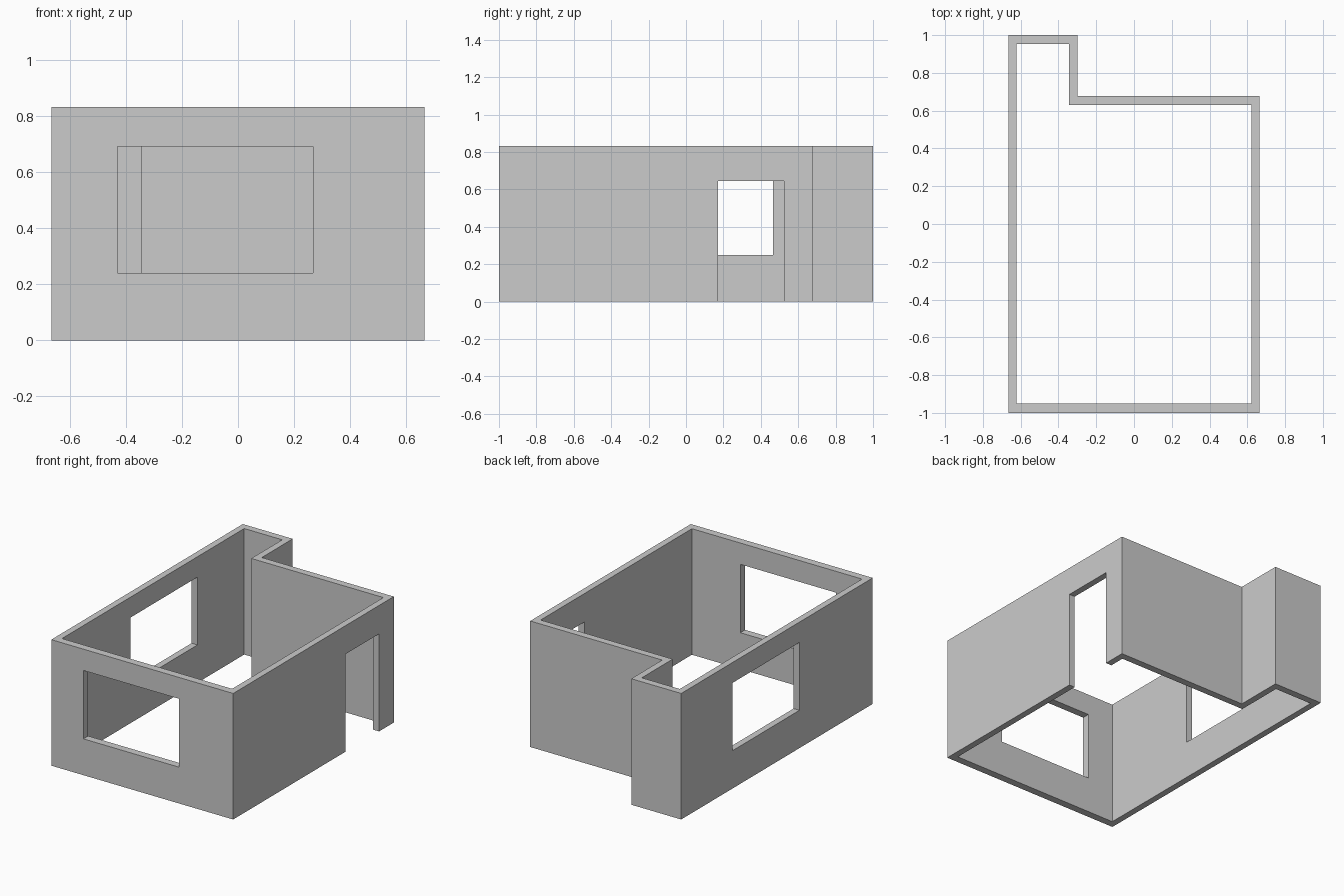
import bpy
import bmesh

if "Cube" in bpy.data.objects:
    bpy.data.objects.remove(bpy.data.objects["Cube"])

HEIGHT = 0.833

# Floor plan: outer and inner outlines of the L-shaped wall ring
outer = [(-0.665, -1), (0.665, -1), (0.665, 0.677), (-0.30, 0.677), (-0.30, 1), (-0.665, 1)]
inner = [(-0.622, -0.95), (0.622, -0.95), (0.622, 0.63), (-0.344, 0.63), (-0.344, 0.953), (-0.622, 0.953)]


def add_object(name, bm):
    bmesh.ops.recalc_face_normals(bm, faces=bm.faces[:])
    mesh = bpy.data.meshes.new(name)
    bm.to_mesh(mesh)
    bm.free()
    obj = bpy.data.objects.new(name, mesh)
    bpy.context.collection.objects.link(obj)
    return obj


def make_walls():
    bm = bmesh.new()
    o = [bm.verts.new((x, y, 0)) for x, y in outer]
    i = [bm.verts.new((x, y, 0)) for x, y in inner]
    n = len(o)
    ring = [bm.faces.new((o[k], o[(k + 1) % n], i[(k + 1) % n], i[k])) for k in range(n)]
    top = bmesh.ops.extrude_face_region(bm, geom=ring, use_keep_orig=True)["geom"]
    verts = [g for g in top if isinstance(g, bmesh.types.BMVert)]
    bmesh.ops.translate(bm, verts=verts, vec=(0, 0, HEIGHT))
    return add_object("walls", bm)


def cut_opening(walls, name, low, high):
    bm = bmesh.new()
    bmesh.ops.create_cube(bm, size=1)
    for v in bm.verts:
        v.co = [high[a] if v.co[a] > 0 else low[a] for a in range(3)]
    cutter = add_object(name, bm)
    cutter.hide_render = True
    mod = walls.modifiers.new(name, 'BOOLEAN')
    mod.operation = 'DIFFERENCE'
    mod.solver = 'EXACT'
    mod.object = cutter
    bpy.context.view_layer.objects.active = walls
    bpy.ops.object.modifier_apply(modifier=name)
    bpy.data.objects.remove(cutter)


walls = make_walls()

# Front window, left window and right doorway
cut_opening(walls, "front_window", (-0.43, -1.1, 0.24), (0.268, -0.85, 0.692))
cut_opening(walls, "left_window", (-0.75, -0.235, 0.25), (-0.55, 0.465, 0.698))
cut_opening(walls, "right_doorway", (0.55, 0.172, -0.1), (0.75, 0.524, 0.645))
